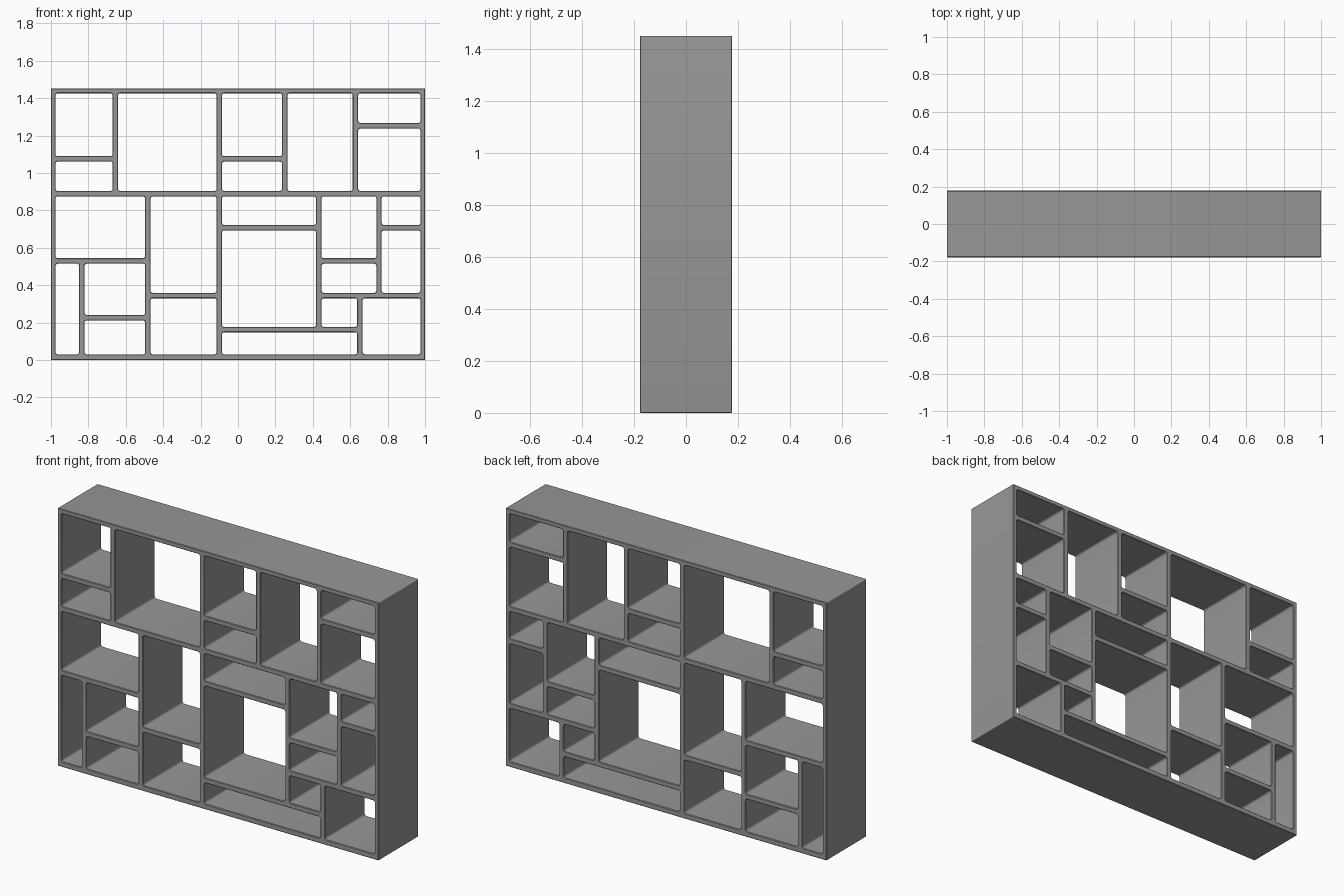
import bpy
import bmesh
import math

cube = bpy.data.objects.get("Cube")
if cube:
    bpy.data.objects.remove(cube, do_unlink=True)

HALF_DEPTH = 0.178
HALF_BOARD = 0.0145
EDGE = 0.003          # softened front and back edges
FILLET = 0.012        # inner corner radius of each compartment
HEIGHT = 1.452

# Centre lines of the boards
left, right, bottom, top = -0.99, 0.99, 0.016, 1.441
middle, spine = 0.89, -0.10
up_a, up_b, up_c = -0.656, 0.25, 0.628
low_a, low_b, low_c, low_d, low_e = -0.835, -0.482, 0.432, 0.652, 0.754
attic, lintel, ledge, shelf = 1.253, 1.076, 0.708, 0.53
rail, step, plinth = 0.345, 0.227, 0.163

# Compartments between centre lines: x from, x to, z from, z to
compartments = [
    # upper storey
    (left, up_a, lintel, top), (left, up_a, middle, lintel),
    (up_a, spine, middle, top),
    (spine, up_b, lintel, top), (spine, up_b, middle, lintel),
    (up_b, up_c, middle, top),
    (up_c, right, attic, top), (up_c, right, middle, attic),
    # lower storey, left of the spine
    (left, low_b, shelf, middle), (left, low_a, bottom, shelf),
    (low_a, low_b, step, shelf), (low_a, low_b, bottom, step),
    (low_b, spine, rail, middle), (low_b, spine, bottom, rail),
    # lower storey, right of the spine
    (spine, low_c, ledge, middle), (spine, low_c, plinth, ledge),
    (spine, low_d, bottom, plinth), (low_c, low_d, plinth, rail),
    (low_d, right, bottom, rail),
    (low_c, low_e, shelf, middle), (low_c, low_e, rail, shelf),
    (low_e, right, ledge, middle), (low_e, right, rail, ledge),
]


def rounded_loop(bm, rect, grow, radius, y, steps=4):
    """Closed edge loop of a rounded rectangle at depth y."""
    x0, x1, z0, z1 = rect
    r = radius + grow
    corners = [(x1, z1, 1, 1), (x0, z1, -1, 1), (x0, z0, -1, -1), (x1, z0, 1, -1)]
    verts = []
    for quarter, (x, z, sx, sz) in enumerate(corners):
        cx, cz = x - sx * radius, z - sz * radius
        for i in range(steps + 1):
            a = (quarter + i / steps) * math.pi / 2
            verts.append(bm.verts.new((cx + r * math.cos(a), y, cz + r * math.sin(a))))
    return verts


def ring(verts):
    return list(zip(verts, verts[1:] + verts[:1]))


def add_wall(bm, rect, grow, radius):
    """Wall through the full depth with softened ends; returns the end loops."""
    inner = HALF_DEPTH - EDGE
    profile = [(grow, -HALF_DEPTH), (0, -inner), (0, inner), (grow, HALF_DEPTH)]
    loops = [rounded_loop(bm, rect, g, radius, y) for g, y in profile]
    for lower, upper in zip(loops, loops[1:]):
        for (a, b), (c, d) in zip(ring(lower), ring(upper)):
            bm.faces.new((a, b, d, c))
    return loops[0], loops[-1]


# Bookcase frame: outer shell and compartment walls
bm = bmesh.new()
ends = [add_wall(bm, (-1, 1, 0, HEIGHT), -EDGE, 0.004)]
for x0, x1, z0, z1 in compartments:
    opening = (x0 + HALF_BOARD, x1 - HALF_BOARD, z0 + HALF_BOARD, z1 - HALF_BOARD)
    ends.append(add_wall(bm, opening, EDGE, FILLET))

# Front and back board edges, filled around the openings
for side, normal in ((0, (0, -1, 0)), (1, (0, 1, 0))):
    edges = [bm.edges.get(pair) for end in ends for pair in ring(end[side])]
    bmesh.ops.triangle_fill(bm, edges=edges, use_beauty=True, normal=normal)
bmesh.ops.recalc_face_normals(bm, faces=bm.faces[:])

mesh = bpy.data.meshes.new("bookcase_frame")
bm.to_mesh(mesh)
bm.free()
bookcase = bpy.data.objects.new("bookcase_frame", mesh)
bpy.context.collection.objects.link(bookcase)

# Grey finish
colour = (0.31, 0.31, 0.31, 1)
grey = bpy.data.materials.new("plain_grey")
grey.use_nodes = True
grey.diffuse_color = colour
grey.node_tree.nodes["Principled BSDF"].inputs["Base Color"].default_value = colour
mesh.materials.append(grey)

bpy.ops.object.select_all(action="DESELECT")
bookcase.select_set(True)
bpy.context.view_layer.objects.active = bookcase
bpy.ops.object.shade_smooth_by_angle(angle=math.radians(30))
